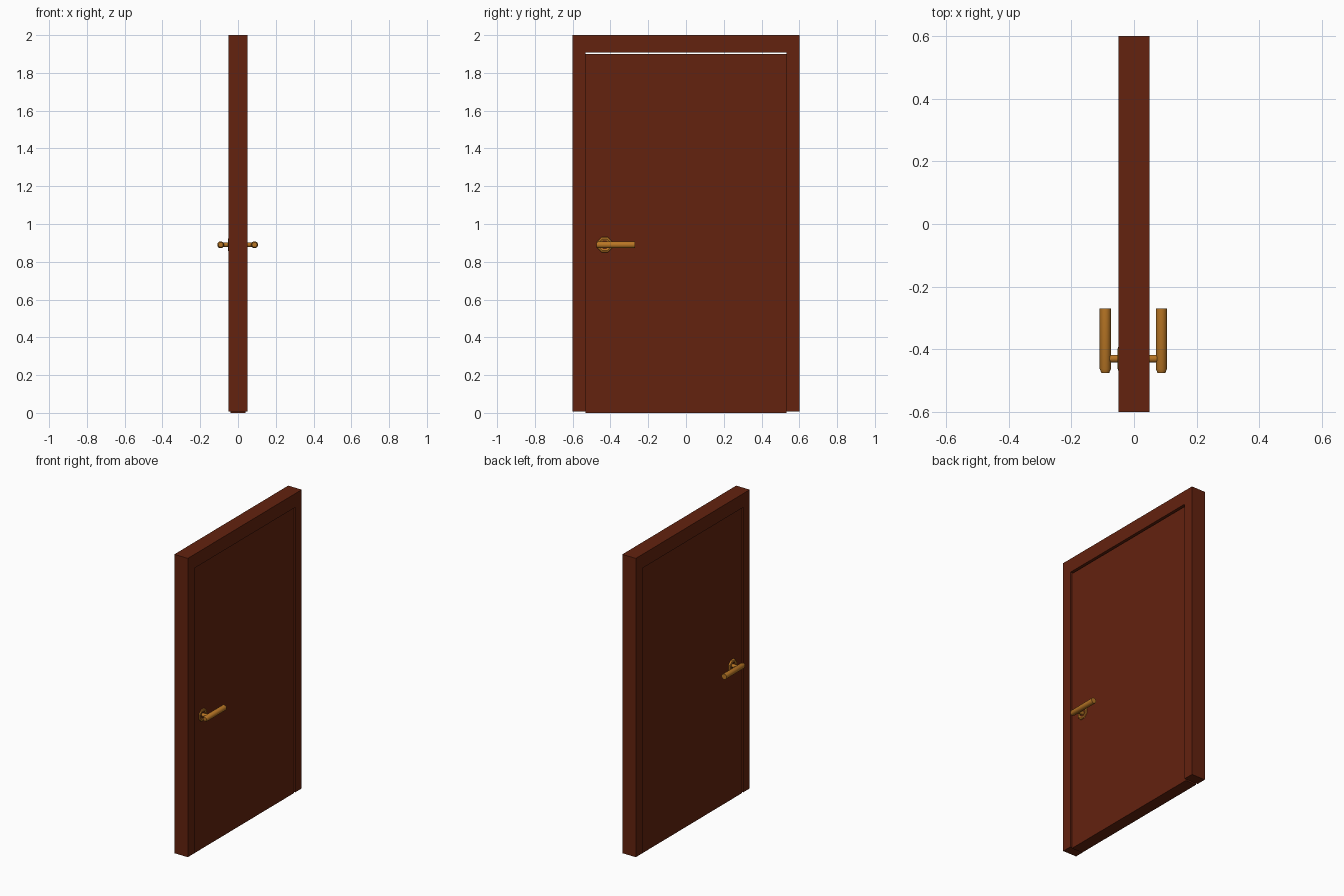
import bpy
import bmesh
from math import pi
from mathutils import Matrix, Vector

default = bpy.data.objects.get("Cube")
if default:
    bpy.data.objects.remove(default, do_unlink=True)


def material(name, rgb, roughness=0.6):
    m = bpy.data.materials.new(name)
    m.use_nodes = True
    m.diffuse_color = (*rgb, 1)
    bsdf = m.node_tree.nodes["Principled BSDF"]
    bsdf.inputs["Base Color"].default_value = (*rgb, 1)
    bsdf.inputs["Roughness"].default_value = roughness
    return m


WOOD = material("red_brown_wood", (0.125, 0.016, 0.0045))
BRASS = material("brass", (0.48, 0.18, 0.018))


def add_object(name, bm, mat):
    bmesh.ops.recalc_face_normals(bm, faces=bm.faces)
    mesh = bpy.data.meshes.new(name)
    bm.to_mesh(mesh)
    bm.free()
    mesh.materials.append(mat)
    obj = bpy.data.objects.new(name, mesh)
    bpy.context.collection.objects.link(obj)
    return obj


def slab(name, outline, half, mat):
    """Extrude a (y, z) outline through the thickness."""
    bm = bmesh.new()
    face = bm.faces.new([bm.verts.new((-half, y, z)) for y, z in outline])
    ext = bmesh.ops.extrude_face_region(bm, geom=[face])
    moved = [v for v in ext["geom"] if isinstance(v, bmesh.types.BMVert)]
    bmesh.ops.translate(bm, verts=moved, vec=(2 * half, 0, 0))
    return add_object(name, bm, mat)


def lathe(name, profile, origin, axis, steps, mat):
    """Revolve (radius, distance) points around an axis."""
    bm = bmesh.new()
    turn = Vector((0, 0, 1)).rotation_difference(Vector(axis)).to_matrix().to_4x4()
    spin = Matrix.Rotation(pi / steps, 4, "Z")
    verts = [bm.verts.new((r, 0, d)) for r, d in profile]
    edges = [bm.edges.new(pair) for pair in zip(verts, verts[1:])]
    bmesh.ops.spin(bm, geom=verts + edges, cent=(0, 0, 0), axis=(0, 0, 1),
                   angle=2 * pi, steps=steps)
    bmesh.ops.remove_doubles(bm, verts=bm.verts, dist=1e-5)
    bm.transform(Matrix.Translation(origin) @ turn @ spin)
    obj = add_object(name, bm, mat)
    bpy.ops.object.select_all(action="DESELECT")
    obj.select_set(True)
    bpy.context.view_layer.objects.active = obj
    bpy.ops.object.shade_smooth_by_angle(angle=pi / 5)
    return obj


# Surround: two posts and a head in one piece
FOOT, HEAD = 0.008, 1.908
slab("door_frame",
     [(-0.6, FOOT), (-0.6, 2), (0.6, 2), (0.6, FOOT),
      (0.532, FOOT), (0.532, HEAD), (-0.532, HEAD), (-0.532, FOOT)], 0.05, WOOD)

# Door leaf, slightly recessed, with a gap under the head
slab("door_panel", [(-0.531, 0), (-0.531, 1.9), (0.531, 1.9), (0.531, 0)], 0.04, WOOD)

# Lever handle on each side of the leaf
Y, Z, SHIFT = -0.43, 0.89, -0.002
for side, label in ((-1, "right"), (1, "left")):
    x = SHIFT + side * 0.0895
    lathe(f"{label}_rose",
          [(0.024, 0), (0.024, 0.009), (0.033, 0.013), (0.041, 0.010), (0.045, 0)],
          (SHIFT + side * 0.038, Y, Z), (side, 0, 0), 8, BRASS)
    lathe(f"{label}_spindle", [(0.0125, 0), (0.0125, 0.055)],
          (SHIFT + side * 0.035, Y, Z), (side, 0, 0), 12, BRASS)
    lathe(f"{label}_lever",
          [(0, 0), (0.013, 0), (0.0185, 0.012), (0.0185, 0.205), (0, 0.205)],
          (x, -0.475, Z), (0, 1, 0), 12, BRASS)
